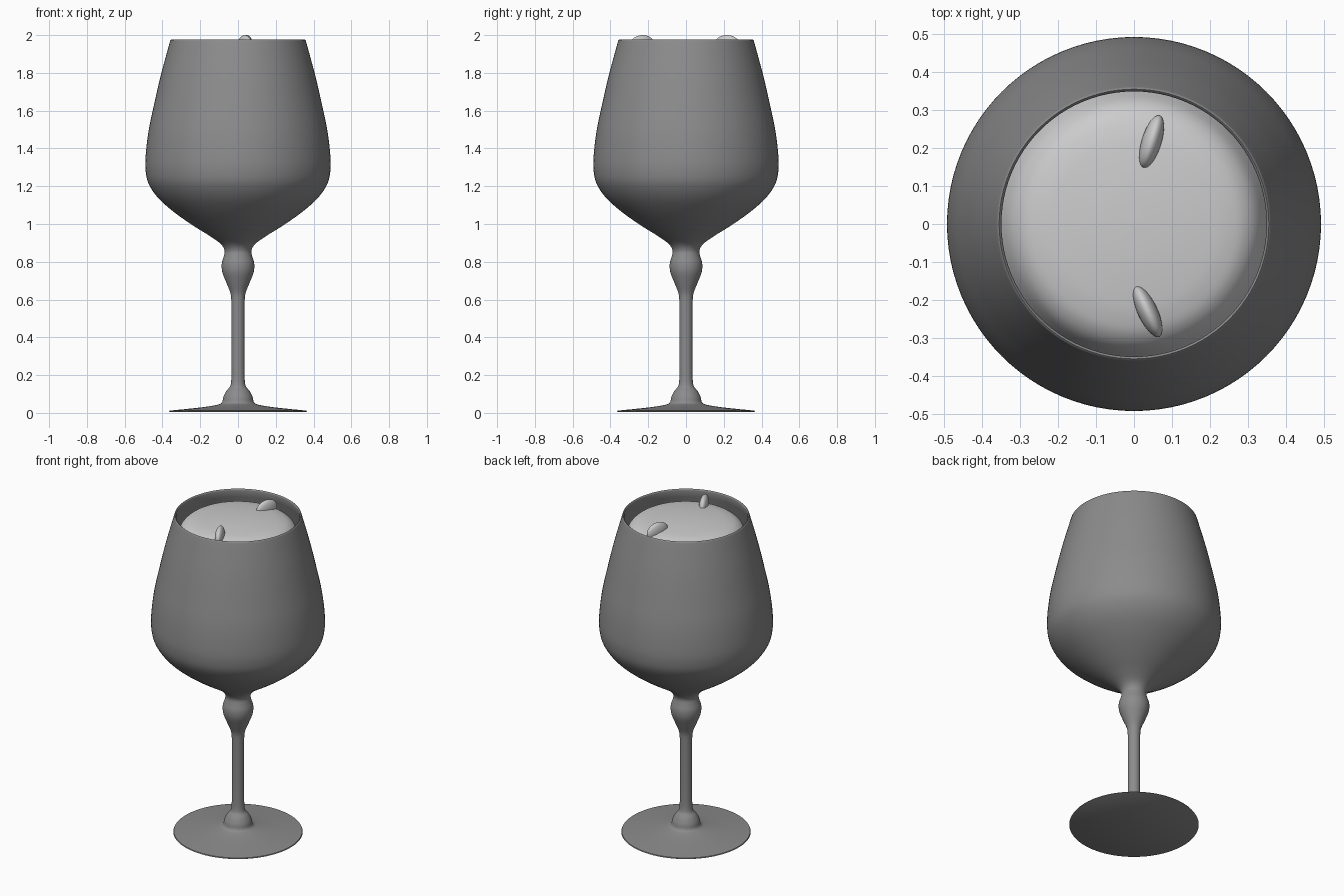
import bpy, bmesh, math
from mathutils import Vector, Matrix

if "Cube" in bpy.data.objects:
    bpy.data.objects.remove(bpy.data.objects["Cube"])


def smooth_run(points, steps=4):
    """Catmull-Rom curve through (radius, height) points."""
    p = [Vector(q) for q in points]
    p = [2 * p[0] - p[1]] + p + [2 * p[-1] - p[-2]]
    out = []
    for a, b, c, d in zip(p, p[1:], p[2:], p[3:]):
        for i in range(steps):
            t = i / steps
            out.append(0.5 * (2 * b + (c - a) * t + (2 * a - 5 * b + 4 * c - d) * t ** 2
                              + (3 * b - a - 3 * c + d) * t ** 3))
    return out + [p[-2]]


def finish(name, bm):
    mesh = bpy.data.meshes.new(name)
    bm.to_mesh(mesh)
    bm.free()
    obj = bpy.data.objects.new(name, mesh)
    bpy.context.collection.objects.link(obj)
    bpy.ops.object.select_all(action='DESELECT')
    obj.select_set(True)
    bpy.context.view_layer.objects.active = obj
    bpy.ops.object.shade_smooth_by_angle(angle=math.radians(50))
    return obj


def lathe(name, profile, segments=96):
    """Revolve a (radius, height) profile around z."""
    bm = bmesh.new()
    verts = [bm.verts.new((max(r, 0), 0, z)) for r, z in profile]
    edges = [bm.edges.new(e) for e in zip(verts, verts[1:])]
    bmesh.ops.spin(bm, geom=verts + edges, axis=(0, 0, 1), cent=(0, 0, 0),
                   angle=math.tau, steps=segments, use_duplicate=False)
    bmesh.ops.remove_doubles(bm, verts=bm.verts, dist=1e-5)
    bmesh.ops.recalc_face_normals(bm, faces=bm.faces)
    return finish(name, bm)


# Glass: flat foot, stem with knot, thin-walled bowl
foot = [(0, 0.004), (0.36, 0.004), (0.365, 0.007)]
foot_top = smooth_run([(0.362, 0.012), (0.27, 0.021), (0.18, 0.031), (0.11, 0.043),
                       (0.085, 0.055), (0.077, 0.085), (0.062, 0.115), (0.042, 0.14),
                       (0.036, 0.165)])
bowl_outer = smooth_run([(0.035, 0.59), (0.04, 0.635), (0.062, 0.69), (0.083, 0.745),
                         (0.086, 0.79), (0.075, 0.83), (0.071, 0.86), (0.092, 0.895),
                         (0.15, 0.937), (0.235, 0.99), (0.335, 1.06), (0.42, 1.135),
                         (0.472, 1.21), (0.489, 1.28), (0.489, 1.36), (0.474, 1.49),
                         (0.445, 1.63), (0.408, 1.79), (0.36, 1.967)])
rim = [(0.358, 1.973), (0.354, 1.976), (0.35, 1.973)]
bowl_inner = smooth_run([(0.348, 1.967), (0.395, 1.79), (0.435, 1.63), (0.464, 1.49),
                         (0.479, 1.36), (0.479, 1.28), (0.462, 1.215), (0.41, 1.145),
                         (0.33, 1.073), (0.23, 1.003), (0.14, 0.95), (0, 0.915)])
glass = lathe("wine_glass", foot + foot_top + [(0.035, 0.2)] + bowl_outer + rim + bowl_inner)
grey = bpy.data.materials.new("dark_glass")
grey.diffuse_color = (0.26, 0.26, 0.26, 1)
grey.use_nodes = True
grey.node_tree.nodes["Principled BSDF"].inputs["Base Color"].default_value = grey.diffuse_color
glass.data.materials.append(grey)

# Filling: gently domed top with rounded shoulder, filling the bowl
filling = smooth_run([(0, 1.963), (0.1, 1.96), (0.2, 1.951), (0.25, 1.942), (0.29, 1.927),
                      (0.322, 1.897), (0.347, 1.845), (0.375, 1.77), (0.42, 1.63),
                      (0.452, 1.49), (0.467, 1.36), (0.465, 1.28), (0.445, 1.215),
                      (0.395, 1.15), (0.31, 1.075), (0.2, 1.005), (0, 0.935)])
lathe("filling", filling)

# Two small oval pieces lying on the filling
for name, x, y, angle in (("topping_back", 0.046, 0.216, 73), ("topping_front", 0.036, -0.23, -65)):
    bm = bmesh.new()
    place = (Matrix.Translation((x, y, 1.945)) @ Matrix.Rotation(math.radians(angle), 4, 'Z')
             @ Matrix.Diagonal((0.073, 0.026, 0.055, 1)))
    bmesh.ops.create_uvsphere(bm, u_segments=32, v_segments=20, radius=1, matrix=place)
    finish(name, bm)
